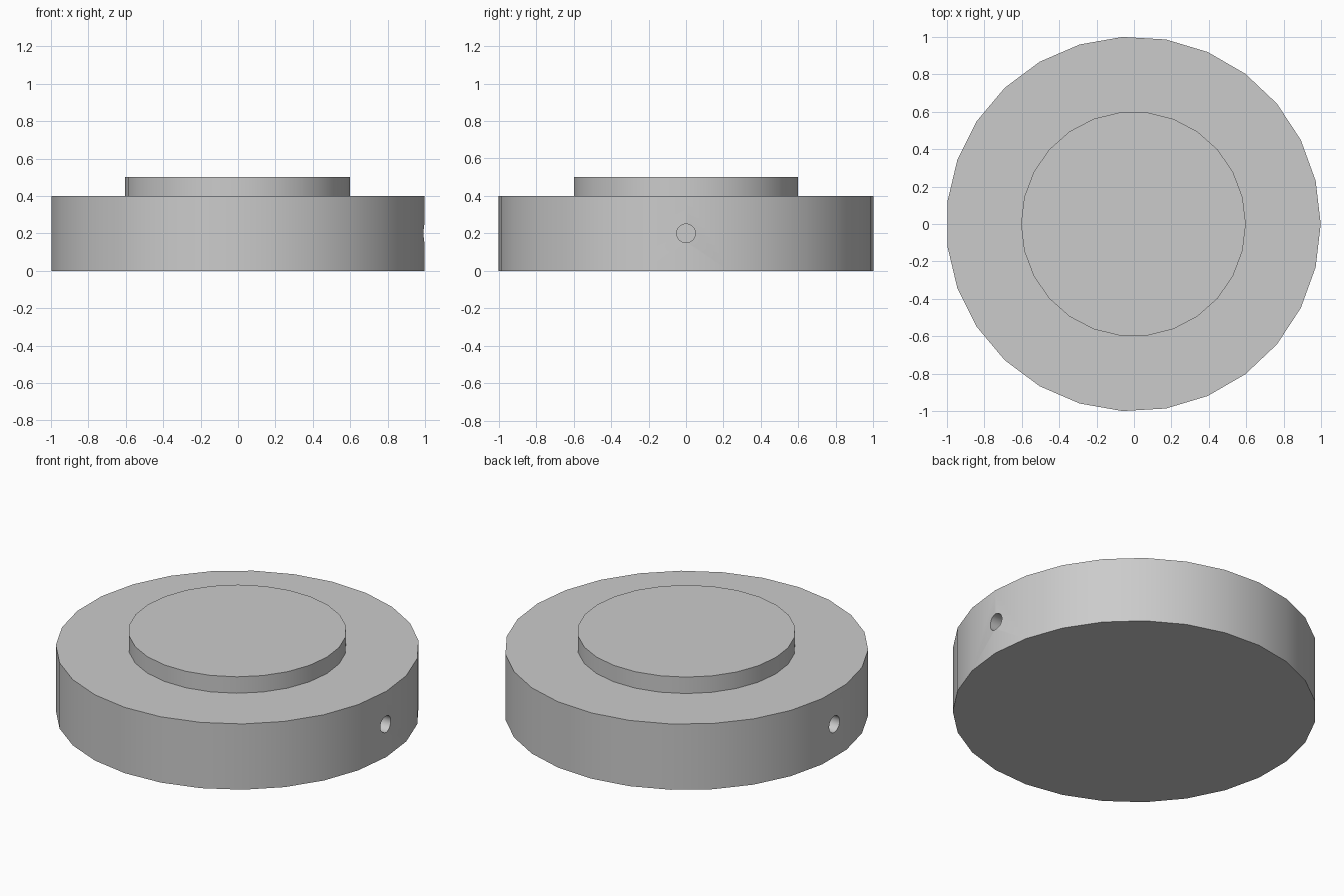
import bpy
import math

if "Cube" in bpy.data.objects:
    bpy.data.objects.remove(bpy.data.objects["Cube"])

SHIFT = -0.0034  # centres the odd-sided disc on x = 0

grey = bpy.data.materials.new("plain grey")
grey.diffuse_color = (0.6, 0.6, 0.6, 1.0)
grey.use_nodes = True
grey.node_tree.nodes["Principled BSDF"].inputs["Base Color"].default_value = grey.diffuse_color


def cylinder(name, sides, radius, depth, location, rotation=(0, 0, 0)):
    """Cylinder whose first vertex points along +x when upright."""
    bpy.ops.mesh.primitive_cylinder_add(vertices=sides, radius=radius, depth=depth,
                                        location=location, rotation=rotation)
    obj = bpy.context.object
    obj.name = name
    obj.data.materials.append(grey)
    return obj


def smooth(obj):
    bpy.ops.object.select_all(action='DESELECT')
    obj.select_set(True)
    bpy.context.view_layer.objects.active = obj
    bpy.ops.object.shade_smooth_by_angle(angle=math.radians(30))


# wide base disc (primitive starts at +y, so turn it to start at +x)
base = cylinder("base_disc", 27, 1.0017, 0.4, (SHIFT, 0, 0.2), (0, 0, -math.pi / 2))

# blind radial holes on the left and right of the rim
for side in (-1, 1):
    cutter = cylinder("hole_cutter", 24, 0.05, 0.6, (side * 0.9, 0, 0.2),
                      (0, math.pi / 2, 0))
    cutter.hide_render = True
    mod = base.modifiers.new("side_hole", 'BOOLEAN')
    mod.operation = 'DIFFERENCE'
    mod.solver = 'EXACT'
    mod.object = cutter
    bpy.context.view_layer.objects.active = base
    bpy.ops.object.modifier_apply(modifier=mod.name)
    bpy.data.objects.remove(cutter, do_unlink=True)
smooth(base)

# raised round boss on top
boss = cylinder("raised_boss", 26, 0.601, 0.1, (SHIFT, 0, 0.45), (0, 0, -math.pi / 2))
smooth(boss)
